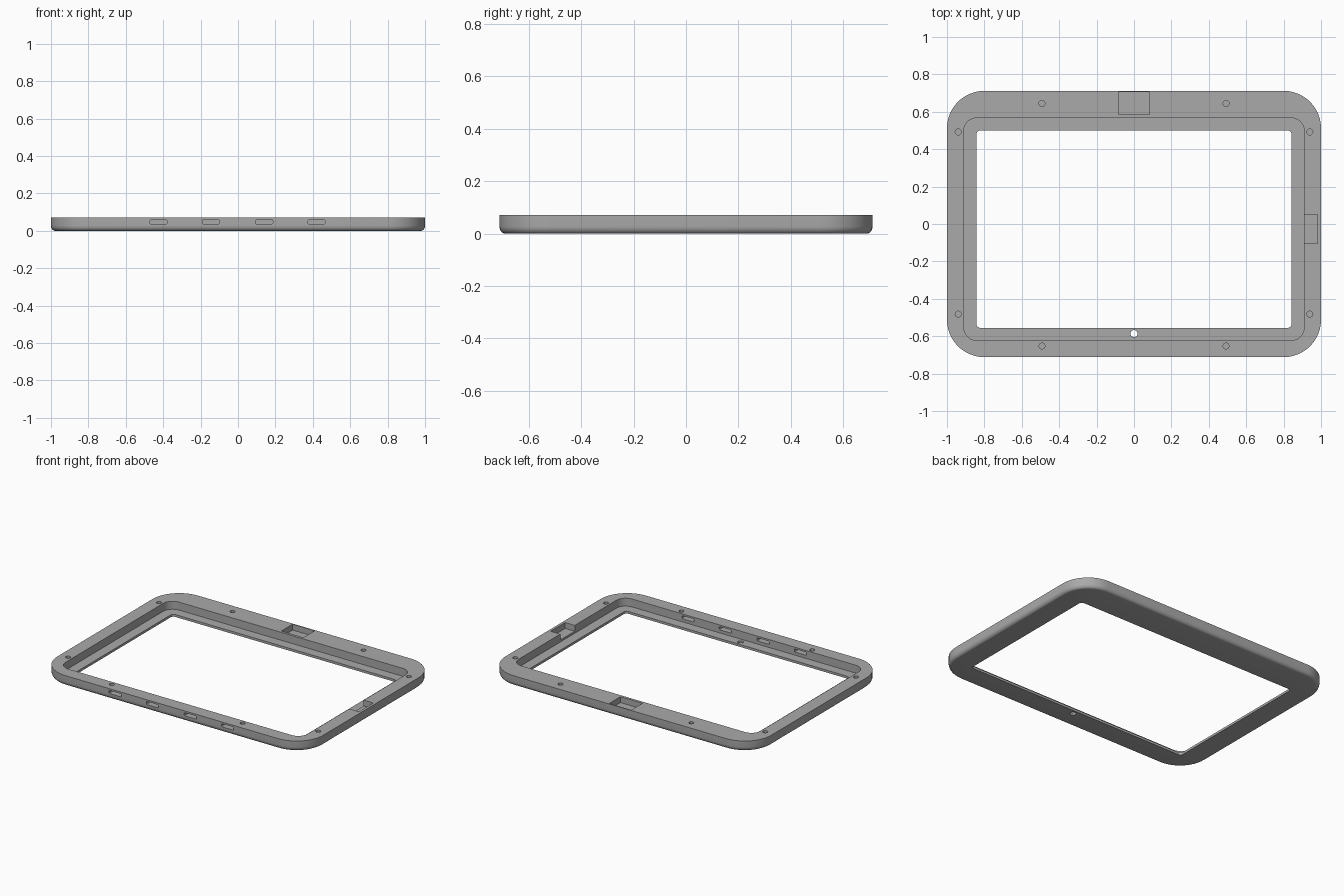
import bpy, bmesh, math
from mathutils import Matrix

if "Cube" in bpy.data.objects:
    bpy.data.objects.remove(bpy.data.objects["Cube"], do_unlink=True)

HEIGHT, FLOOR = 0.07, 0.016
CORNER_STEPS = 12

grey = bpy.data.materials.new("mid grey")
grey.use_nodes = True
colour = (0.4, 0.4, 0.4, 1)
grey.diffuse_color = colour
grey.node_tree.nodes["Principled BSDF"].inputs["Base Color"].default_value = colour


def rounded_ring(bm, half_x, y_min, y_max, radius, z):
    """Closed rounded-rectangle loop of vertices at one height."""
    ring = []
    centres = [(half_x - radius, y_max - radius), (radius - half_x, y_max - radius),
               (radius - half_x, y_min + radius), (half_x - radius, y_min + radius)]
    for quarter, (cx, cy) in enumerate(centres):
        for i in range(CORNER_STEPS + 1):
            a = math.pi / 2 * (quarter + i / CORNER_STEPS)
            ring.append(bm.verts.new((cx + radius * math.cos(a), cy + radius * math.sin(a), z)))
    return ring


def finish(name, bm):
    bmesh.ops.recalc_face_normals(bm, faces=bm.faces)
    mesh = bpy.data.meshes.new(name)
    bm.to_mesh(mesh)
    bm.free()
    mesh.materials.append(grey)
    obj = bpy.data.objects.new(name, mesh)
    bpy.context.collection.objects.link(obj)
    return obj


# Bezel frame: one closed cross-section swept through rounded rectangles
bm = bmesh.new()
rings = []
for i in range(7):  # rounded lower outer edge
    a = math.pi / 2 * i / 6
    inset, z = 0.022 * (1 - math.sin(a)), 0.028 * (1 - math.cos(a))
    rings.append(rounded_ring(bm, 1 - inset, inset - 0.712, 0.712 - inset, 0.2 - inset, z))
rings.append(rounded_ring(bm, 1, -0.712, 0.712, 0.2, HEIGHT))
rings.append(rounded_ring(bm, 0.91, -0.622, 0.567, 0.07, HEIGHT))   # recess rim
rings.append(rounded_ring(bm, 0.91, -0.622, 0.567, 0.07, FLOOR))    # recess floor
rings.append(rounded_ring(bm, 0.842, -0.555, 0.5, 0.02, FLOOR))     # window
rings.append(rounded_ring(bm, 0.842, -0.555, 0.5, 0.02, 0))
for a, b in zip(rings, rings[1:] + rings[:1]):
    for i in range(len(a)):
        j = (i + 1) % len(a)
        bm.faces.new((a[i], a[j], b[j], b[i]))
frame = finish("bezel_frame", bm)


def box_cutter(name, x, y, z, bevel=0):
    bm = bmesh.new()
    size = [v[1] - v[0] for v in (x, y, z)]
    mid = [(v[0] + v[1]) / 2 for v in (x, y, z)]
    bmesh.ops.create_cube(bm, size=1, matrix=Matrix.Translation(mid) @ Matrix.Diagonal((*size, 1)))
    if bevel:  # round the edges that run front to back
        edges = [e for e in bm.edges if abs(e.verts[0].co.y - e.verts[1].co.y) > 0.01]
        bmesh.ops.bevel(bm, geom=edges, offset=bevel, segments=3, profile=0.5, affect='EDGES')
    return finish(name, bm)


def hole_cutter(name, x, y, radius, z_min, z_max):
    bm = bmesh.new()
    bmesh.ops.create_cone(bm, cap_ends=True, segments=20, radius1=radius, radius2=radius,
                          depth=z_max - z_min,
                          matrix=Matrix.Translation((x, y, (z_min + z_max) / 2)))
    return finish(name, bm)


TOP = HEIGHT + 0.05
cutters = [
    box_cutter("rear_pocket_cutter", (-0.083, 0.083), (0.585, 0.705), (0.03, TOP)),
    box_cutter("side_pocket_cutter", (0.88, 0.982), (-0.105, 0.05), (0.03, TOP)),
    hole_cutter("sensor_hole_cutter", 0, -0.586, 0.019, -0.05, 0.05),
]
# Slots through the front wall
for x in (-0.425, -0.145, 0.14, 0.42):
    cutters.append(box_cutter("front_slot_cutter", (x - 0.046, x + 0.046), (-0.8, -0.6),
                              (0.037, 0.058), 0.006))
# Blind screw holes
for side in (-1, 1):
    for x, y in ((0.492, 0.645), (0.492, -0.652), (0.94, 0.492), (0.94, -0.482)):
        cutters.append(hole_cutter("screw_hole_cutter", side * x, y, 0.016, 0.025, TOP))

bpy.context.view_layer.objects.active = frame
for cutter in cutters:
    mod = frame.modifiers.new(cutter.name, 'BOOLEAN')
    mod.operation, mod.solver, mod.object = 'DIFFERENCE', 'EXACT', cutter
    bpy.ops.object.modifier_apply(modifier=mod.name)
    bpy.data.objects.remove(cutter, do_unlink=True)

bpy.ops.object.select_all(action='DESELECT')
frame.select_set(True)
bpy.ops.object.shade_smooth_by_angle(angle=math.radians(30))
